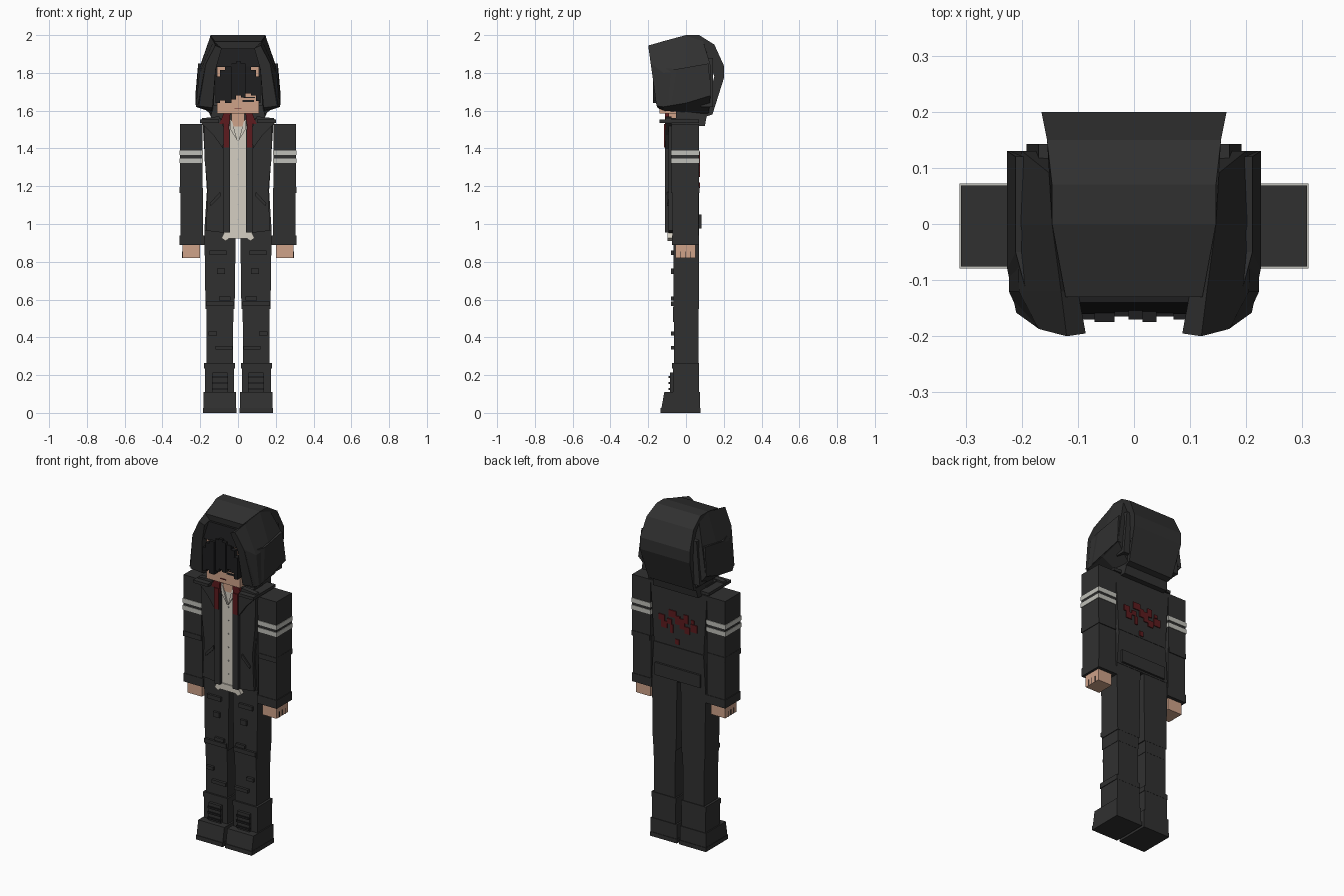
import bpy, bmesh, math


def material(name, r, g, b):
    m = bpy.data.materials.new(name)
    m.diffuse_color = (r, g, b, 1)
    return m


CLOTH = material("charcoal cloth", 0.030, 0.030, 0.030)
DARK = material("black hair", 0.013, 0.013, 0.014)
SKIN = material("skin", 0.62, 0.36, 0.25)
SHIRT = material("off white shirt", 0.66, 0.62, 0.54)
STRIPE = material("pale stripe", 0.52, 0.52, 0.48)
RED = material("dark red", 0.11, 0.011, 0.013)


def add_mesh(name, verts, faces, mat):
    bm = bmesh.new()
    vs = [bm.verts.new(v) for v in verts]
    for f in faces:
        bm.faces.new([vs[i] for i in f])
    bmesh.ops.recalc_face_normals(bm, faces=bm.faces)
    me = bpy.data.meshes.new(name)
    bm.to_mesh(me)
    bm.free()
    me.materials.append(mat)
    ob = bpy.data.objects.new(name, me)
    bpy.context.collection.objects.link(ob)
    return ob


def loft(name, rings, mat, mirror=False):
    """Closed solid through rings with equal point counts."""
    n = len(rings[0])
    for s in ((1, -1) if mirror else (1,)):
        verts = [(s * x, y, z) for ring in rings for x, y, z in ring]
        faces = [list(range(n)), list(range(len(verts) - n, len(verts)))]
        for r in range(len(rings) - 1):
            for i in range(n):
                j = (i + 1) % n
                faces.append([r * n + i, r * n + j, (r + 1) * n + j, (r + 1) * n + i])
        suffix = ("_left" if s > 0 else "_right") if mirror else ""
        add_mesh(name + suffix, verts, faces, mat)


def box(name, x, y, z, mat, mirror=False, top_x=None, top_y=None):
    """Box from (min, max) ranges, with an optional different top rectangle."""
    def rect(rx, ry, h):
        return [(rx[0], ry[0], h), (rx[1], ry[0], h), (rx[1], ry[1], h), (rx[0], ry[1], h)]
    loft(name, [rect(x, y, z[0]), rect(top_x or x, top_y or y, z[1])], mat, mirror)


def plate(name, pts, y, mat, mirror=False, depth=0.012):
    """Flat (x, z) outline facing the front, given thickness."""
    loft(name, [[(x, y, z) for x, z in pts], [(x, y + depth, z) for x, z in pts]], mat, mirror)


# Legs and boots
box("upper_leg", (0.018, 0.172), (-0.067, 0.068), (0.55, 0.97), CLOTH, True, (0.012, 0.178))
box("knee_section", (0.024, 0.168), (-0.068, 0.067), (0.48, 0.56), CLOTH, True)
box("lower_leg", (0.026, 0.166), (-0.064, 0.066), (0.25, 0.49), CLOTH, True)
box("boot_shaft", (0.02, 0.176), (-0.069, 0.069), (0.1, 0.25), CLOTH, True)
box("boot_cuff", (0.017, 0.18), (-0.074, 0.07), (0.235, 0.265), CLOTH, True)
box("boot_foot", (0.01, 0.183), (-0.13, 0.073), (0.025, 0.11), CLOTH, True, None, (-0.115, 0.073))
box("boot_sole", (0.008, 0.185), (-0.134, 0.076), (0, 0.025), CLOTH, True)
box("boot_tongue", (0.055, 0.135), (-0.085, -0.06), (0.1, 0.215), CLOTH, True)
for i in range(3):
    box(f"boot_lace_{i}", (0.052, 0.138), (-0.092, -0.08), (0.12 + i * 0.032, 0.132 + i * 0.032), DARK, True)
# Trouser folds and patches: x range, z range
for i, (x, z) in enumerate([((0.07, 0.11), (0.735, 0.765)), ((0.025, 0.17), (0.565, 0.59)),
                            ((0.04, 0.1), (0.595, 0.615)), ((0.11, 0.155), (0.41, 0.43)),
                            ((0.028, 0.12), (0.335, 0.355)), ((0.06, 0.15), (0.835, 0.86))]):
    box(f"trouser_fold_{i}", x, (-0.08, -0.06), z, CLOTH, True)

# Arms, stripes, hands
box("upper_arm", (0.187, 0.308), (-0.076, 0.069), (1.18, 1.53), CLOTH, True)
box("forearm", (0.185, 0.305), (-0.072, 0.067), (0.93, 1.19), CLOTH, True)
box("elbow_fold", (0.19, 0.309), (-0.079, 0.072), (1.165, 1.195), CLOTH, True)
box("sleeve_cuff", (0.178, 0.309), (-0.075, 0.07), (0.89, 0.94), CLOTH, True)
for i, z in enumerate((1.322, 1.364)):
    box(f"sleeve_stripe_{i}", (0.184, 0.311), (-0.079, 0.072), (z, z + 0.026), STRIPE, True)
box("hand", (0.2, 0.295), (-0.056, 0.05), (0.82, 0.9), SKIN, True)
for i in range(3):
    box(f"finger_gap_{i}", (0.294, 0.297), (-0.032 + i * 0.027, -0.029 + i * 0.027), (0.82, 0.855), DARK, True)

# Torso and open jacket
box("jacket_chest", (-0.165, 0.165), (-0.07, 0.068), (1.18, 1.53), CLOTH, False, (-0.187, 0.187))
box("jacket_waist", (-0.178, 0.178), (-0.075, 0.07), (0.965, 1.17), CLOTH, False, (-0.165, 0.165))
box("jacket_belt", (-0.165, 0.165), (-0.066, 0.066), (1.16, 1.19), CLOTH)
box("jacket_back_hem", (-0.15, 0.15), (0.06, 0.082), (0.975, 1.05), CLOTH)
plate("jacket_front", [(0.045, 0.95), (0.17, 0.965), (0.16, 1.18), (0.178, 1.35), (0.18, 1.52), (0.045, 1.52)],
      -0.092, CLOTH, True, 0.03)
box("jacket_placket", (0.042, 0.078), (-0.112, -0.085), (0.955, 1.5), CLOTH, True)
plate("lapel", [(0.08, 1.4), (0.13, 1.47), (0.2, 1.54), (0.19, 1.56), (0.1, 1.57), (0.07, 1.5)], -0.108, CLOTH, True, 0.03)
plate("pocket_flap", [(0.095, 1.17), (0.15, 1.11), (0.145, 1.095), (0.09, 1.15)], -0.1, CLOTH, True)
box("shirt", (-0.046, 0.046), (-0.09, -0.06), (0.93, 1.53), SHIRT)
plate("shirt_hem", [(-0.088, 0.925), (-0.065, 0.91), (-0.05, 0.922), (0.05, 0.922), (0.065, 0.91), (0.088, 0.925),
                    (0.07, 0.96), (-0.07, 0.96)], -0.097, SHIRT, False, 0.025)
plate("shirt_collar", [(0.003, 1.44), (0.04, 1.5), (0.045, 1.56), (0.03, 1.54)], -0.1, SHIRT, True)
for i in range(6):
    z = 1.02 + i * 0.08
    box(f"shirt_button_{i}", (-0.003, 0.003), (-0.093, -0.089), (z, z + 0.006), STRIPE)

# Red cords on the chest
box("red_cord", (0.047, 0.078), (-0.117, -0.1), (1.405, 1.53), RED, True)
box("red_cord_top", (0.045, 0.098), (-0.112, -0.09), (1.53, 1.59), RED, True, (0.04, 0.075))

# Red spatter on the back: x range, z range
for i, (x0, x1, z0, z1) in enumerate([
        (0.09, 0.13, 1.31, 1.345), (0.075, 0.115, 1.27, 1.31), (0.045, 0.075, 1.3, 1.33),
        (0.015, 0.065, 1.345, 1.385), (0.035, 0.055, 1.25, 1.3), (-0.01, 0.02, 1.31, 1.36),
        (-0.04, -0.01, 1.29, 1.35), (-0.065, -0.035, 1.33, 1.38), (-0.075, -0.04, 1.27, 1.31),
        (-0.125, -0.08, 1.29, 1.335), (-0.105, -0.085, 1.34, 1.36), (-0.005, 0.02, 1.19, 1.22)]):
    box(f"back_spatter_{i}", (x0, x1), (0.066, 0.0735), (z0, z1), RED)

# Neck, collar and shoulders of the hood
box("neck", (-0.034, 0.034), (-0.095, 0.03), (1.515, 1.62), SKIN)
box("hood_collar", (-0.15, 0.15), (-0.055, 0.1), (1.52, 1.63), CLOTH, False, (-0.135, 0.135), (-0.05, 0.12))
box("collar_side", (0.075, 0.15), (-0.1, 0.02), (1.52, 1.56), CLOTH, True, (0.09, 0.15))
box("shoulder_flap", (0.1, 0.2), (-0.14, 0.07), (1.535, 1.552), CLOTH, True)

# Head, face and hair
box("head", (-0.11, 0.11), (-0.14, 0.1), (1.585, 1.84), SKIN)
box("hair_back", (-0.118, 0.118), (-0.1, 0.11), (1.64, 1.85), DARK)
for i, (x0, x1, z0, z1) in enumerate([
        (-0.118, -0.095, 1.64, 1.78), (-0.095, -0.07, 1.655, 1.815), (-0.07, -0.035, 1.64, 1.835),
        (-0.035, -0.01, 1.66, 1.85), (-0.01, 0.015, 1.68, 1.86), (0.015, 0.04, 1.67, 1.85),
        (0.04, 0.07, 1.69, 1.835), (0.07, 0.095, 1.68, 1.815), (0.095, 0.118, 1.65, 1.78)]):
    box(f"hair_fringe_{i}", (x0, x1), (-0.165 - 0.005 * (i % 3), -0.09), (z0, z1), DARK)
box("eye", (0.025, 0.085), (-0.145, -0.138), (1.647, 1.657), DARK)
box("eye_lid", (0.03, 0.09), (-0.145, -0.138), (1.667, 1.673), DARK)
box("mouth", (-0.018, 0.018), (-0.144, -0.138), (1.608, 1.612), RED)

# Hood: central band over the top and down the back
band = [(0.122, -0.13, 1.965), (0.146, 0, 2.0), (0.146, 0.07, 2.0), (0.155, 0.15, 1.95), (0.165, 0.2, 1.84),
        (0.165, 0.2, 1.77), (0.15, 0.14, 1.58), (0.14, 0.08, 1.56), (0.14, 0.11, 1.64), (0.15, 0.15, 1.78),
        (0.14, 0.11, 1.9), (0.14, 0.05, 1.94), (0.12, -0.125, 1.93)]
loft("hood_band", [band, [(-x, y, z) for x, y, z in band]], CLOTH)
box("hood_lining", (-0.115, 0.115), (-0.16, -0.09), (1.83, 1.93), DARK, False, None, (-0.14, -0.09))

# Hood: thick side panels from rim to back
loft("hood_side", [
    [(0.12, -0.2, 1.945), (0.17, -0.187, 1.85), (0.207, -0.155, 1.625), (0.135, -0.15, 1.615),
     (0.118, -0.17, 1.82), (0.086, -0.195, 1.93)],
    [(0.13, -0.12, 1.967), (0.205, -0.12, 1.80), (0.223, -0.12, 1.62), (0.14, -0.12, 1.6),
     (0.12, -0.12, 1.8), (0.1, -0.12, 1.93)],
    [(0.146, 0, 1.995), (0.208, 0, 1.81), (0.223, 0, 1.64), (0.13, 0, 1.59),
     (0.12, 0, 1.8), (0.11, 0, 1.94)],
    [(0.15, 0.09, 1.97), (0.2, 0.13, 1.84), (0.222, 0.13, 1.68), (0.14, 0.12, 1.58),
     (0.13, 0.13, 1.8), (0.12, 0.1, 1.94)]], CLOTH, True)
# Hood: raised front brim panels
loft("hood_brim_panel", [
    [(0.175, -0.183, 1.83), (0.21, -0.158, 1.635), (0.2, -0.15, 1.635), (0.165, -0.17, 1.83)],
    [(0.211, -0.05, 1.82), (0.226, -0.08, 1.63), (0.2, -0.08, 1.63), (0.19, -0.05, 1.82)],
    [(0.211, 0.12, 1.85), (0.226, 0.13, 1.68), (0.2, 0.13, 1.68), (0.19, 0.12, 1.85)]], CLOTH, True)
# Hood: folded inserts between sides and back
box("hood_back_corner", (0.13, 0.192), (0.08, 0.143), (1.62, 1.88), CLOTH, True, (0.13, 0.17))
